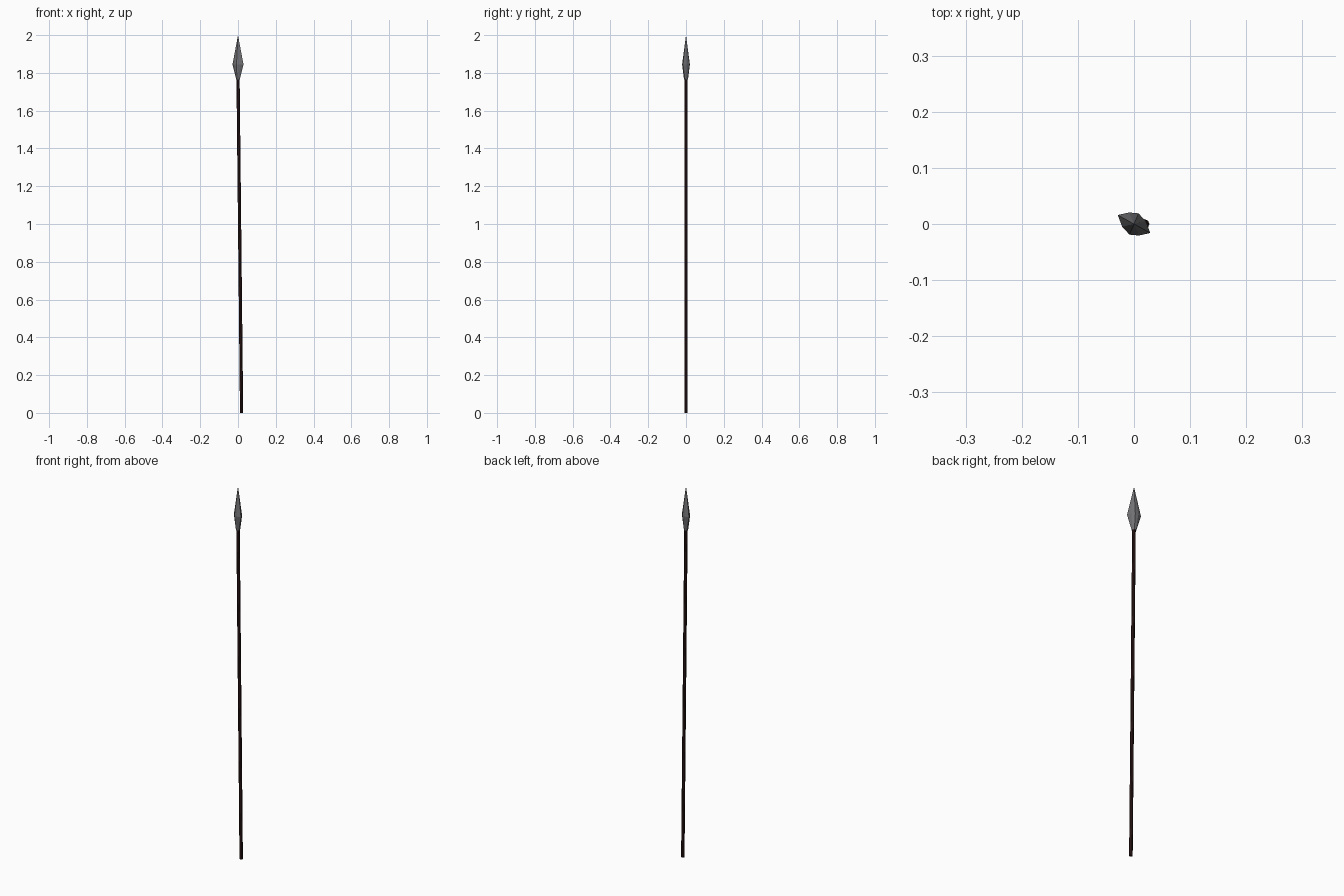
import bpy, bmesh, math
from mathutils import Vector

if "Cube" in bpy.data.objects:
    bpy.data.objects.remove(bpy.data.objects["Cube"])


def material(name, rgb):
    m = bpy.data.materials.new(name)
    m.diffuse_color = (*rgb, 1.0)
    m.use_nodes = True
    m.node_tree.nodes["Principled BSDF"].inputs["Base Color"].default_value = m.diffuse_color
    return m


def loft(name, rings, mat):
    """Bridge equal-sized rings of points; a one-point ring becomes a tip."""
    bm = bmesh.new()
    rows = [[bm.verts.new(p) for p in ring] for ring in rings]
    n = len(rows[0])
    bm.faces.new(rows[0][::-1])
    for a, b in zip(rows, rows[1:]):
        for i in range(n):
            j = (i + 1) % n
            if len(b) == 1:
                bm.faces.new((a[i], a[j], b[0]))
            else:
                bm.faces.new((a[i], a[j], b[j], b[i]))
    if len(rows[-1]) > 1:
        bm.faces.new(rows[-1])
    bmesh.ops.recalc_face_normals(bm, faces=bm.faces[:])
    me = bpy.data.meshes.new(name)
    bm.to_mesh(me)
    bm.free()
    me.materials.append(mat)
    ob = bpy.data.objects.new(name, me)
    bpy.context.collection.objects.link(ob)
    return ob


def circle(x, z, r, n=8, start=0.0):
    return [Vector((x + r * math.cos(start + math.tau * i / n),
                    r * math.sin(start + math.tau * i / n), z)) for i in range(n)]


wood = material("dark wood", (0.030, 0.010, 0.010))
iron = material("grey iron", (0.165, 0.165, 0.175))

# Slightly leaning shaft
loft("shaft", [circle(0.019, 0.0, 0.0085), circle(0.0, 1.79, 0.0085)], wood)

# Flattened eight-sided blade, symmetric by half a turn
half = [(0.029, -0.016), (0.021, 0.005), (0.008, 0.019), (-0.009, 0.0205)]
section = half + [(-x, -y) for x, y in half]
wide = [Vector((x, y, 1.845)) for x, y in section]
base = circle(0.0, 1.765, 0.011, 8, math.radians(-30))
loft("spear_head", [base, wide, [Vector((0, 0, 2.0))]], iron)
